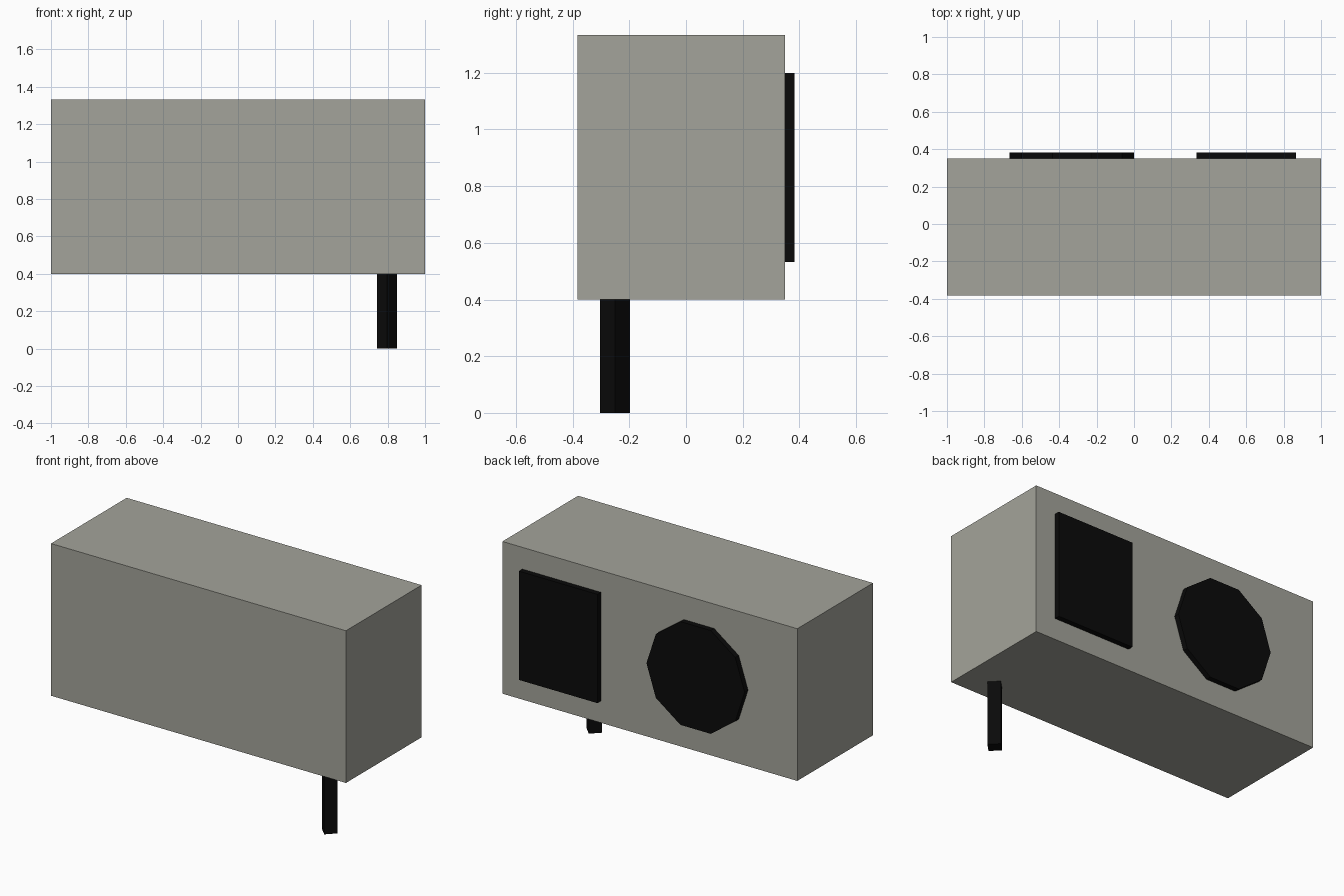
import bpy
import math

if "Cube" in bpy.data.objects:
    bpy.data.objects.remove(bpy.data.objects["Cube"], do_unlink=True)


def make_material(name, rgb):
    mat = bpy.data.materials.new(name)
    mat.use_nodes = True
    colour = (*rgb, 1.0)
    mat.diffuse_color = colour
    mat.node_tree.nodes["Principled BSDF"].inputs["Base Color"].default_value = colour
    return mat


def finish(name, mat):
    obj = bpy.context.object
    obj.name = name
    obj.data.materials.append(mat)
    return obj


def box(name, mat, low, high):
    centre = [(a + b) / 2 for a, b in zip(low, high)]
    bpy.ops.mesh.primitive_cube_add(size=1, location=centre)
    obj = finish(name, mat)
    obj.scale = [b - a for a, b in zip(low, high)]
    return obj


def prism(name, mat, sides, radius, depth, centre, rotation=(0, 0, 0)):
    bpy.ops.mesh.primitive_cylinder_add(vertices=sides, radius=radius, depth=depth,
                                        location=centre, rotation=rotation)
    return finish(name, mat)


grey = make_material("warm grey", (0.37, 0.37, 0.325))
black = make_material("black", (0.003, 0.003, 0.003))

back, panel_back = 0.35, 0.383

# Main casing
box("casing", grey, (-1, -0.383, 0.4), (1, back, 1.333))

# Raised panels on the back: a rectangle and a ten-sided disc
box("rectangular_panel", black, (0.333, back, 0.533), (0.865, panel_back, 1.2))
prism("round_panel", black, 10, 0.333, panel_back - back,
      (-0.333, (back + panel_back) / 2, 0.867),
      (math.pi / 2, math.pi / 2, 0))

# Single four-sided leg, turned corner-on to the front
prism("leg", black, 4, 0.053, 0.4, (0.797, -0.25, 0.2))
